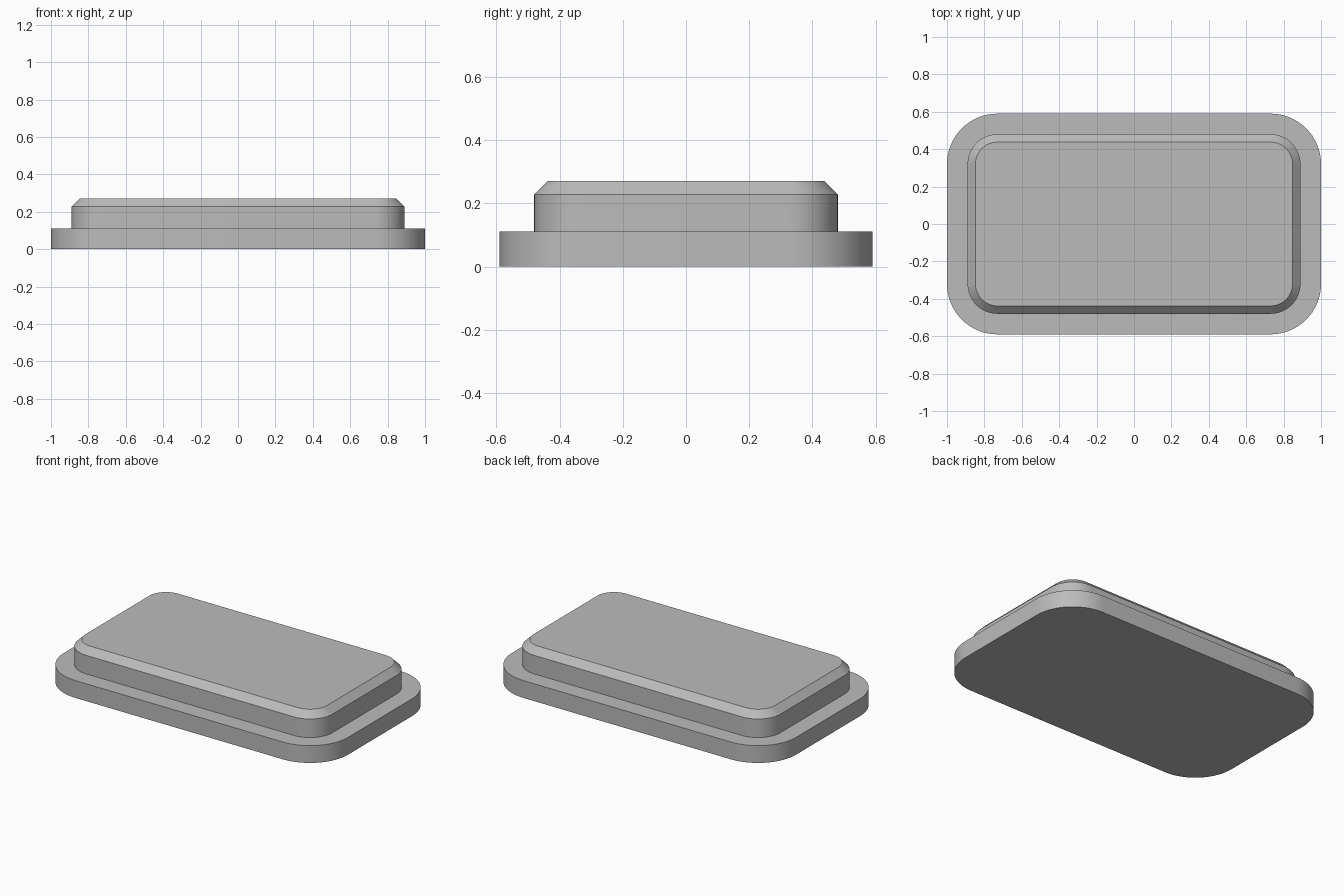
import bpy, bmesh
from math import sin, cos, pi, radians

cube = bpy.data.objects.get("Cube")
if cube:
    bpy.data.objects.remove(cube, do_unlink=True)

CENTRE_X, CENTRE_Y = 0.73, 0.32   # shared centres of the rounded corners
STEPS = 16                        # segments per corner

grey = bpy.data.materials.new("plain grey")
grey.use_nodes = True
colour = (0.5, 0.5, 0.5, 1)
grey.diffuse_color = colour
grey.node_tree.nodes["Principled BSDF"].inputs["Base Color"].default_value = colour


def rounded_ring(bm, radius, z):
    """Rounded rectangle of vertices at height z."""
    ring = []
    for corner, (sx, sy) in enumerate([(1, 1), (-1, 1), (-1, -1), (1, -1)]):
        for i in range(STEPS + 1):
            a = (corner + i / STEPS) * pi / 2
            ring.append(bm.verts.new((sx * CENTRE_X + radius * cos(a),
                                      sy * CENTRE_Y + radius * sin(a), z)))
    return ring


def rounded_slab(name, profile):
    """Closed solid through (corner radius, height) rings."""
    bm = bmesh.new()
    rings = [rounded_ring(bm, r, z) for r, z in profile]
    n = len(rings[0])
    for low, high in zip(rings, rings[1:]):
        for i in range(n):
            j = (i + 1) % n
            bm.faces.new((low[i], low[j], high[j], high[i]))
    bm.faces.new(rings[0][::-1])
    bm.faces.new(rings[-1])
    mesh = bpy.data.meshes.new(name)
    bm.to_mesh(mesh)
    bm.free()
    mesh.materials.append(grey)
    obj = bpy.data.objects.new(name, mesh)
    bpy.context.collection.objects.link(obj)
    bpy.ops.object.select_all(action='DESELECT')
    obj.select_set(True)
    bpy.context.view_layer.objects.active = obj
    bpy.ops.object.shade_smooth_by_angle(angle=radians(30))
    return obj


# Wide flange at the bottom
rounded_slab("base_flange", [(0.27, 0), (0.27, 0.11)])
# Narrower lid with a chamfered top edge
rounded_slab("raised_lid", [(0.16, 0.11), (0.16, 0.228), (0.118, 0.27)])
